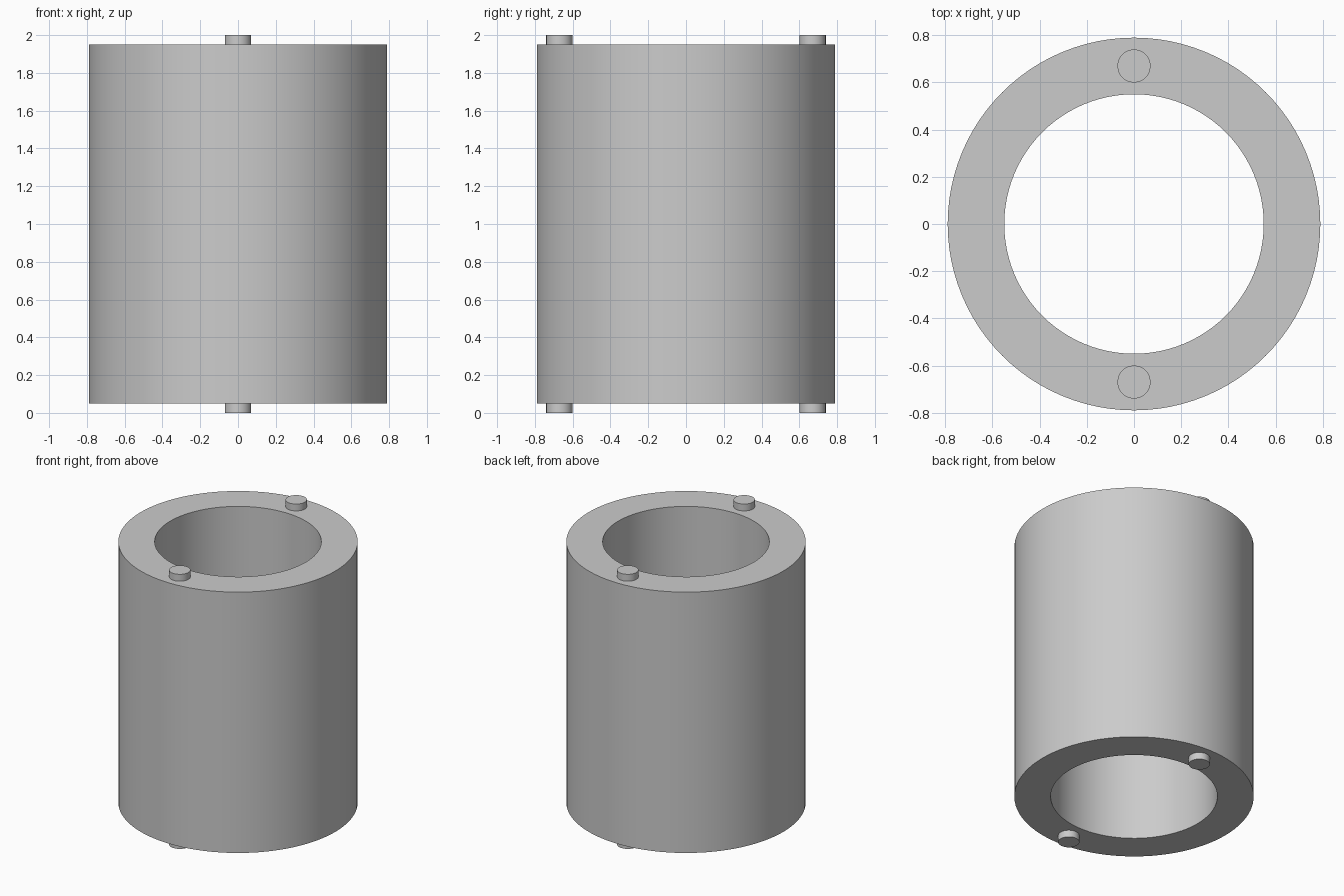
import bpy
import bmesh
import math
from mathutils import Matrix

default = bpy.data.objects.get("Cube")
if default:
    bpy.data.objects.remove(default, do_unlink=True)

OUTER, INNER = 0.79, 0.55
LOW, HIGH = 0.05, 1.95
PIN_RADIUS, PIN_OFFSET = 0.07, 0.67

grey = bpy.data.materials.new("light grey")
grey.use_nodes = True
colour = (0.6, 0.6, 0.6, 1)
grey.diffuse_color = colour
grey.node_tree.nodes["Principled BSDF"].inputs["Base Color"].default_value = colour


def finish(name, bm):
    """Turn a bmesh into a smooth-shaded object with sharp rims."""
    bmesh.ops.recalc_face_normals(bm, faces=bm.faces)
    mesh = bpy.data.meshes.new(name)
    bm.to_mesh(mesh)
    bm.free()
    mesh.materials.append(grey)
    obj = bpy.data.objects.new(name, mesh)
    bpy.context.collection.objects.link(obj)
    bpy.ops.object.select_all(action="DESELECT")
    obj.select_set(True)
    bpy.context.view_layer.objects.active = obj
    bpy.ops.object.shade_smooth_by_angle(angle=math.radians(30))


# Hollow sleeve: a rectangular wall section spun about the z axis
bm = bmesh.new()
section = [(INNER, LOW), (OUTER, LOW), (OUTER, HIGH), (INNER, HIGH)]
verts = [bm.verts.new((r, 0, z)) for r, z in section]
edges = [bm.edges.new((verts[i - 1], verts[i])) for i in range(4)]
bmesh.ops.spin(bm, geom=verts + edges, cent=(0, 0, 0), axis=(0, 0, 1),
               angle=math.tau, steps=96, use_merge=True)
bmesh.ops.remove_doubles(bm, verts=bm.verts, dist=0.0001)
finish("sleeve", bm)

# Locating pins on both rims, front and back
for end, z in (("bottom", LOW / 2), ("top", HIGH + LOW / 2)):
    for side, y in (("front", -PIN_OFFSET), ("back", PIN_OFFSET)):
        bm = bmesh.new()
        bmesh.ops.create_cone(bm, cap_ends=True, segments=48,
                              radius1=PIN_RADIUS, radius2=PIN_RADIUS, depth=LOW,
                              matrix=Matrix.Translation((0, y, z)))
        finish(f"{end}_{side}_pin", bm)
